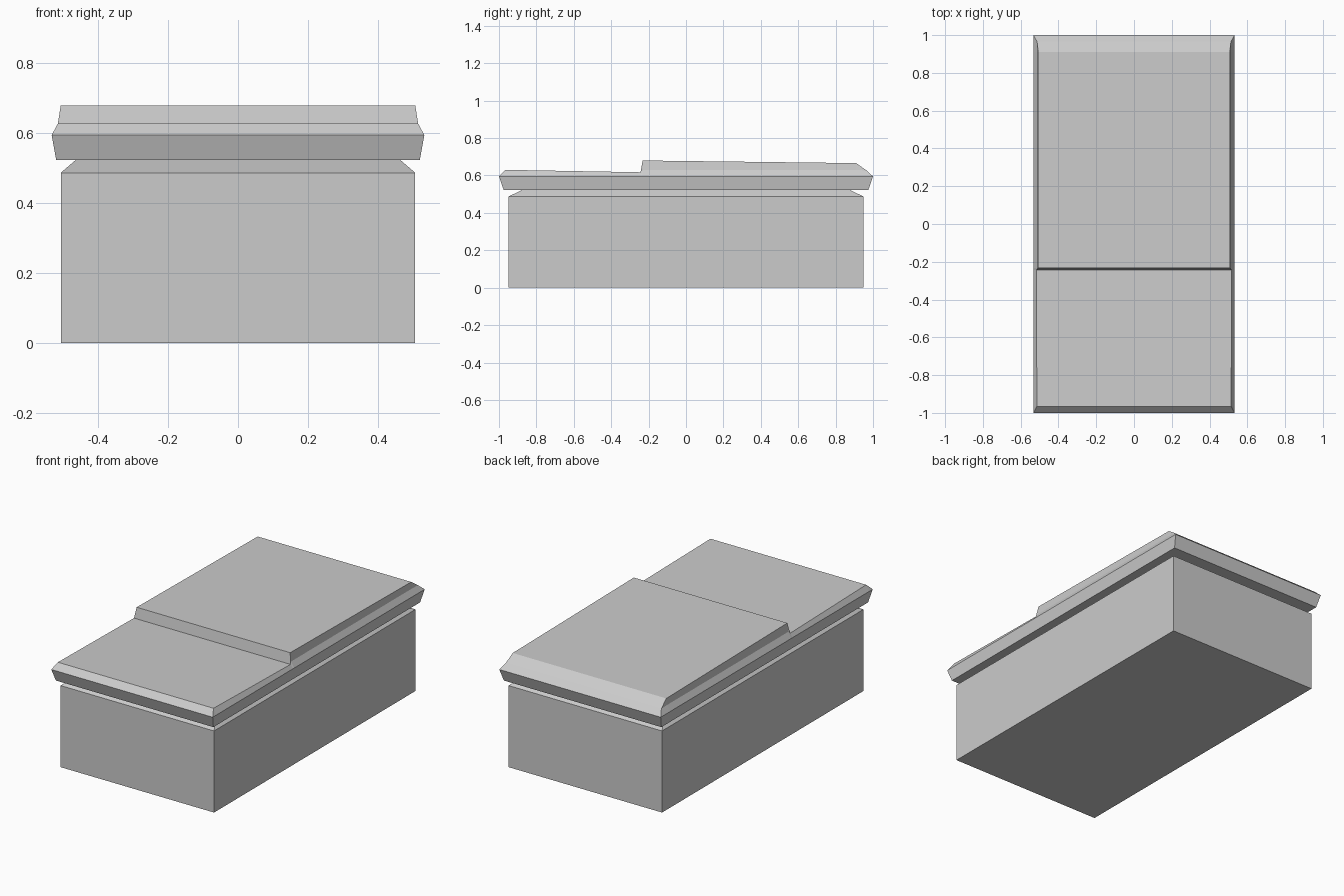
import bpy, bmesh

if "Cube" in bpy.data.objects:
    bpy.data.objects.remove(bpy.data.objects["Cube"])


def make_object(name, sections, closed, cap_first=False, cap_last=False):
    """Skin a row of matching cross-sections into a flat-shaded mesh."""
    bm = bmesh.new()
    rows = [[bm.verts.new(p) for p in s] for s in sections]
    n = len(rows[0])
    for a, b in zip(rows, rows[1:]):
        for i in range(n if closed else n - 1):
            j = (i + 1) % n
            bm.faces.new((a[i], a[j], b[j], b[i]))
    if cap_first:
        bm.faces.new(rows[0][::-1])
    if cap_last:
        bm.faces.new(rows[-1])
    # collapsed corners become triangles
    bmesh.ops.remove_doubles(bm, verts=bm.verts[:], dist=0.0005)
    mesh = bpy.data.meshes.new(name)
    bm.to_mesh(mesh)
    bm.free()
    obj = bpy.data.objects.new(name, mesh)
    bpy.context.collection.objects.link(obj)
    return obj


def rect(x, y, z):
    return [(-x, -y, z), (x, -y, z), (x, y, z), (-x, y, z)]


RIM_X, RIM_Z = 0.533, 0.595


def arch(y, shoulder, top):
    """Cover cross-section at y: rim, shoulder and top edge, mirrored in x."""
    half = [(RIM_X, RIM_Z), shoulder, top]
    return [(-x, y, z) for x, z in half] + [(x, y, z) for x, z in half[::-1]]


# Box body with the sloped neck under the lid
make_object("box_body", [rect(0.507, 0.95, 0), rect(0.507, 0.95, 0.487),
                         rect(0.465, 0.875, 0.523)],
            closed=True, cap_first=True)

# Overhanging slab that flares out to the rim
make_object("slab", [rect(0.52, 0.975, 0.523), rect(RIM_X, 1.0, RIM_Z)],
            closed=True, cap_first=True)

# Bevelled cover: low front panel, step, raised rear panel, sloped back
rim = (RIM_X, RIM_Z)
make_object("cover", [
    arch(-1.0, rim, rim),
    arch(-0.965, (0.514, 0.63), (0.514, 0.63)),
    arch(-0.243, (0.517, 0.617), (0.517, 0.617)),
    arch(-0.232, (0.513, 0.629), (0.507, 0.68)),
    arch(0.91, (0.513, 0.629), (0.507, 0.666)),
    arch(0.965, (0.513, 0.627), (0.513, 0.627)),
    arch(1.0, rim, rim),
], closed=False)
